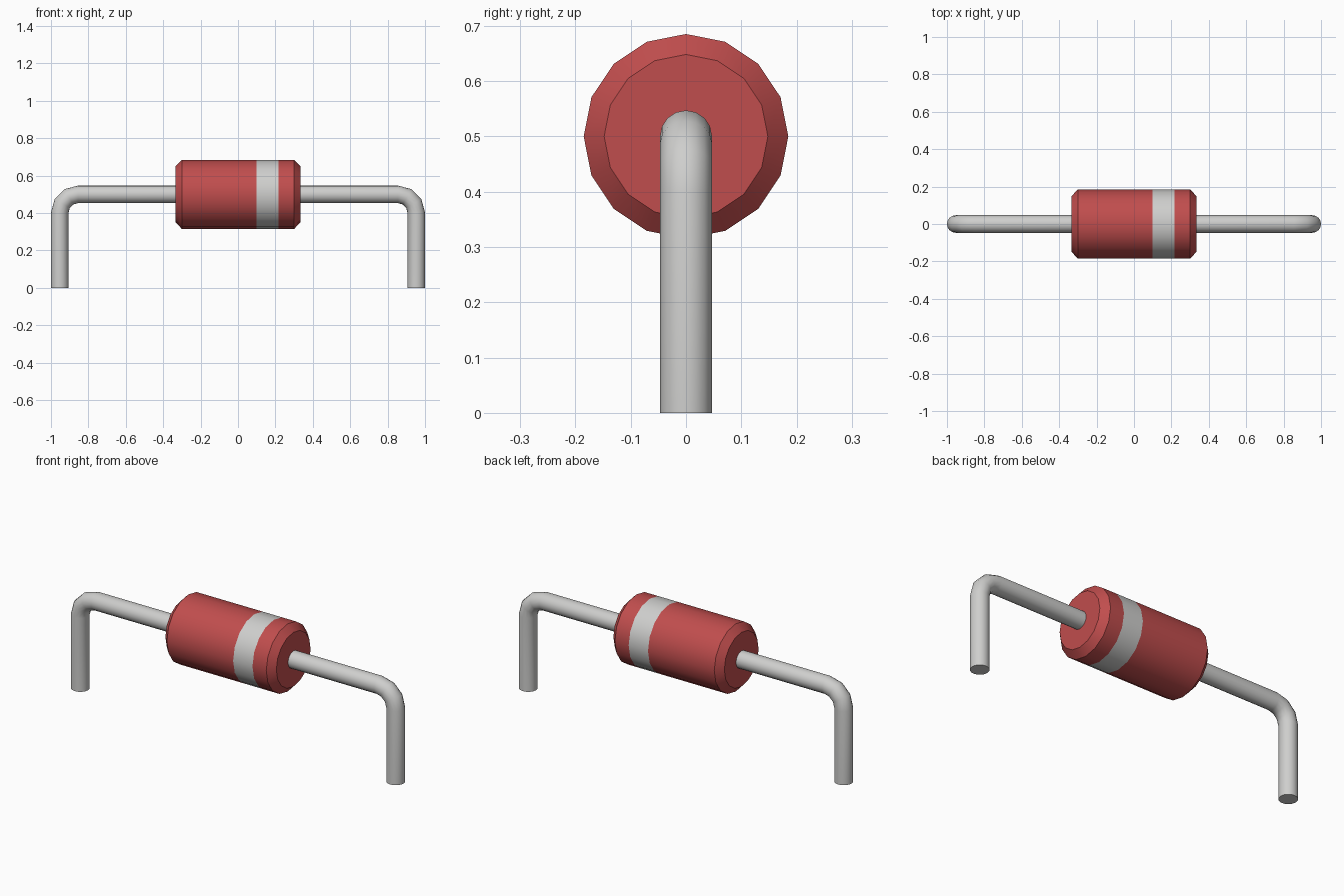
import bpy, bmesh, math
from mathutils import Vector

cube = bpy.data.objects.get("Cube")
if cube:
    bpy.data.objects.remove(cube, do_unlink=True)

SIDES = 16
AXIS_Z = 0.5


def material(name, rgb):
    m = bpy.data.materials.new(name)
    m.use_nodes = True
    m.diffuse_color = (*rgb, 1)
    bsdf = m.node_tree.nodes["Principled BSDF"]
    bsdf.inputs["Base Color"].default_value = (*rgb, 1)
    bsdf.inputs["Roughness"].default_value = 0.5
    return m


red = material("red", (0.53, 0.075, 0.075))
silver = material("silver grey", (0.62, 0.62, 0.61))


def tube(name, rings, mats, rule=None):
    """Capped tube through rings of (centre, in-plane normal, radius)."""
    bm = bmesh.new()
    loops = []
    for centre, normal, r in rings:
        loop = []
        for i in range(SIDES):
            a = 2 * math.pi * i / SIDES
            offset = normal * math.cos(a) + Vector((0, 1, 0)) * math.sin(a)
            loop.append(bm.verts.new(centre + offset * r))
        loops.append(loop)
    for a, b in zip(loops, loops[1:]):
        for i in range(SIDES):
            j = (i + 1) % SIDES
            bm.faces.new((a[i], a[j], b[j], b[i]))
    bm.faces.new(loops[0])
    bm.faces.new(loops[-1])
    bmesh.ops.recalc_face_normals(bm, faces=bm.faces)
    if rule:
        for f in bm.faces:
            f.material_index = rule(f.calc_center_median())
    mesh = bpy.data.meshes.new(name)
    bm.to_mesh(mesh)
    bm.free()
    for m in mats:
        mesh.materials.append(m)
    ob = bpy.data.objects.new(name, mesh)
    bpy.context.collection.objects.link(ob)
    bpy.ops.object.select_all(action="DESELECT")
    ob.select_set(True)
    bpy.context.view_layer.objects.active = ob
    bpy.ops.object.shade_smooth_by_angle(angle=math.radians(35))
    return ob


# Chamfered body with a painted band towards +x
profile = [(-0.335, 0.148), (-0.3, 0.185), (0.1, 0.185),
           (0.217, 0.185), (0.3, 0.185), (0.335, 0.148)]
tube("body", [(Vector((x, 0, AXIS_Z)), Vector((0, 0, 1)), r) for x, r in profile],
     [red, silver], lambda c: int(0.1 < c.x < 0.217))

# Bent wire leads, one on each side
WIRE, BEND, STEPS = 0.047, 0.098, 3
LEG_X = 1 - WIRE
for side, name in ((1, "left_lead"), (-1, "right_lead")):
    out, up = Vector((side, 0, 0)), Vector((0, 0, 1))
    corner = out * (LEG_X - BEND) + up * (AXIS_Z - BEND)
    rings = [(out * 0.33 + up * AXIS_Z, up, WIRE)]
    for k in range(STEPS + 1):
        t = math.pi / 2 * k / STEPS
        n = out * math.sin(t) + up * math.cos(t)
        rings.append((corner + n * BEND, n, WIRE))
    rings.append((out * LEG_X, out, WIRE))
    tube(name, rings, [silver])
